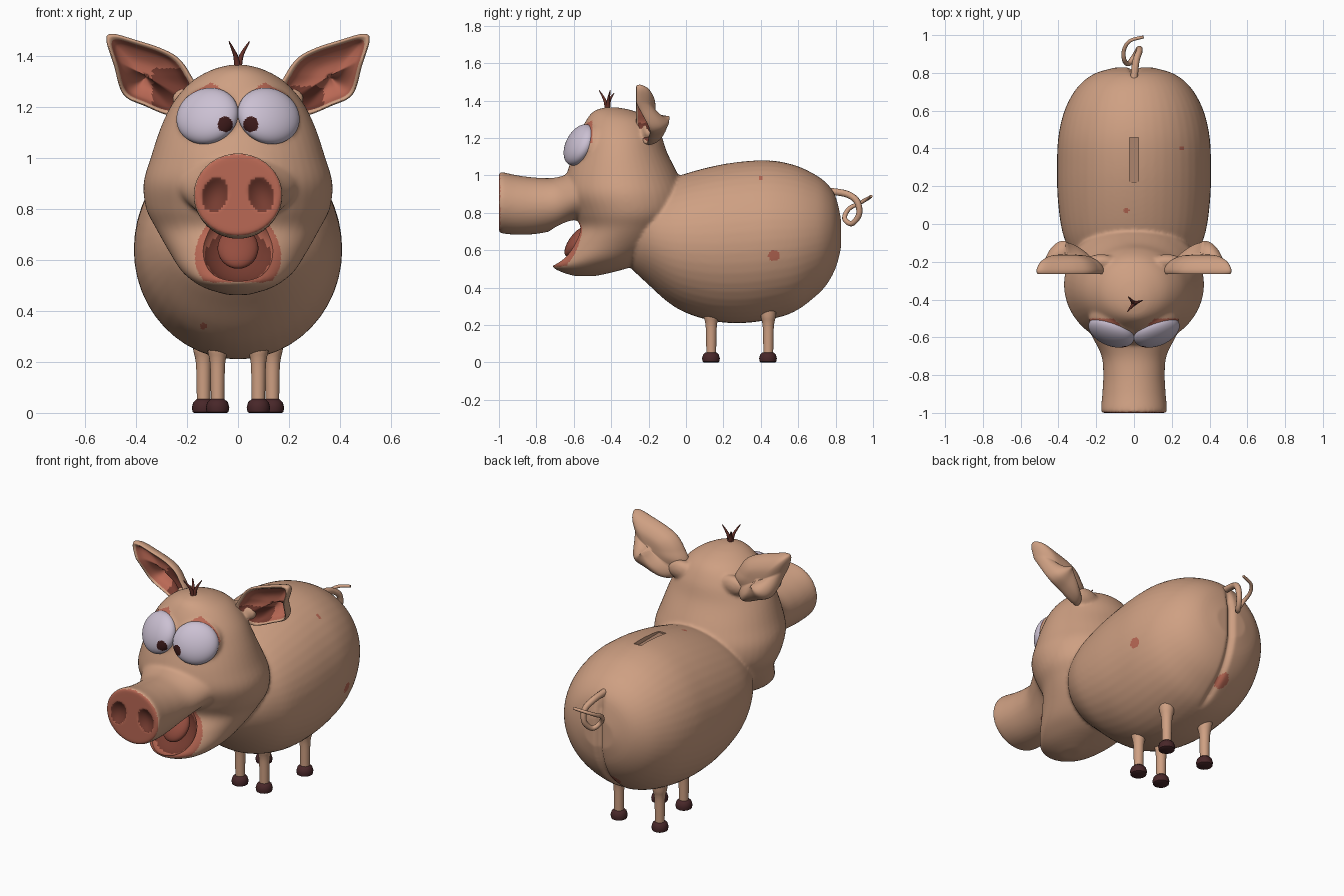
import bpy, bmesh, math
from mathutils import Matrix, Vector

if "Cube" in bpy.data.objects:
    bpy.data.objects.remove(bpy.data.objects["Cube"])

def material(name, col):
    m = bpy.data.materials.new(name)
    m.diffuse_color = (*col, 1)
    m.use_nodes = True
    m.node_tree.nodes["Principled BSDF"].inputs["Base Color"].default_value = m.diffuse_color
    return m

SKIN = material("skin", (.62, .35, .225))
PINK = material("pink", (.49, .14, .09))
DARK = material("dark_red", (.18, .045, .03))
TONGUE = material("tongue_red", (.30, .075, .05))
WHITE = material("eye_white", (.60, .53, .65))
PUPIL = material("pupil", (.045, .01, .01))
HOOF = material("hoof_brown", (.065, .02, .022))
HAIR = material("hair_brown", (.13, .03, .022))
SLOT = material("slot_brown", (.42, .235, .155))

def finish(bm, name, mats, angle=50):
    bmesh.ops.recalc_face_normals(bm, faces=bm.faces)
    me = bpy.data.meshes.new(name)
    bm.to_mesh(me)
    bm.free()
    for m in mats:
        me.materials.append(m)
    me.shade_smooth()
    me.set_sharp_from_angle(angle=math.radians(angle))
    ob = bpy.data.objects.new(name, me)
    bpy.context.collection.objects.link(ob)
    return ob

def spline(rows, k=5, closed=False):
    """Smooth rows of numbers with a Catmull-Rom spline."""
    n, out = len(rows), []
    at = lambda i: rows[i % n] if closed else rows[max(0, min(n - 1, i))]
    for i in range(n if closed else n - 1):
        for j in range(k):
            t = j / k
            out.append([.5 * (2*b + (c-a)*t + (2*a-5*b+4*c-d)*t*t + (3*b-a-3*c+d)*t**3)
                        for a, b, c, d in zip(at(i-1), at(i), at(i+1), at(i+2))])
    return out if closed else out + [list(rows[-1])]

def skin_rings(bm, rings):
    """Close a stack of rings into a solid, return faces by band."""
    vs = [[bm.verts.new(p) for p in r] for r in rings]
    bands = []
    for a, b in zip(vs, vs[1:]):
        m = len(a)
        bands.append([bm.faces.new((a[i], a[(i+1) % m], b[(i+1) % m], b[i])) for i in range(m)])
    return bands, bm.faces.new(vs[0]), bm.faces.new(vs[-1])

def loft(bm, axis, rows, cx=0, n=48, smooth=True):
    """rows: position on axis, low, high, half width in x."""
    rings = []
    for t, lo, hi, rx in (spline(rows) if smooth else rows):
        ring = []
        for i in range(n):
            a = 2 * math.pi * i / n
            x, o = cx + rx * math.cos(a), (lo + hi) / 2 + (hi - lo) / 2 * math.sin(a)
            ring.append((x, t, o) if axis == 'y' else (x, o, t))
        rings.append(ring)
    return skin_rings(bm, rings)

def ellipsoid(bm, centre, radii, rot=Matrix(), u=32, v=24):
    bmesh.ops.create_uvsphere(bm, u_segments=u, v_segments=v, radius=1,
        matrix=Matrix.Translation(centre) @ rot @ Matrix.Diagonal((*radii, 1)))

def eye_turn(s):
    return Matrix.Rotation(math.radians(s * 22), 4, 'Z') @ Matrix.Rotation(math.radians(-25), 4, 'X')

# Skin: body, head, snout, ear roots and eye sockets, fused into one surface
bm = bmesh.new()
loft(bm, 'y', [(-.34, .56, .72, .08), (-.28, .49, .84, .22), (-.2, .415, .92, .305),
               (-.1, .325, .97, .36), (0, .265, 1.01, .388), (.15, .22, 1.05, .405),
               (.3, .21, 1.075, .408), (.45, .23, 1.08, .402), (.58, .27, 1.055, .375),
               (.68, .34, 1.01, .33), (.75, .41, .96, .275), (.80, .50, .89, .20),
               (.828, .60, .78, .10)])
loft(bm, 'z', [(.462, -.60, -.48, .04), (.485, -.67, -.38, .12), (.515, -.715, -.28, .175),
               (.56, -.68, -.2, .225), (.64, -.625, -.1, .275), (.72, -.58, -.05, .32),
               (.8, -.61, 0, .36), (.9, -.65, 0, .37), (1.0, -.64, -.04, .342),
               (1.12, -.60, -.10, .302), (1.22, -.57, -.135, .252), (1.30, -.53, -.19, .18),
               (1.345, -.49, -.28, .10), (1.364, -.43, -.37, .03)])
loft(bm, 'y', [(-1.0, .698, 1.012, .168), (-.985, .69, 1.018, .175), (-.9, .682, 1.0, .168),
               (-.8, .687, .988, .163), (-.7, .708, .988, .172), (-.6, .75, 1.02, .22),
               (-.5, .76, 1.08, .27), (-.4, .78, 1.08, .27)])
for s in (1, -1):
    ellipsoid(bm, (s * .175, -.2, 1.23), (.085, .04, .055))
    ellipsoid(bm, (s * .115, -.537, 1.168), (.13, .062, .12), eye_turn(s))
skin = finish(bm, "body_and_head", [])

# Cutters: mouth hollow and coin slot
MOUTH_C, MOUTH_R = Vector((0, -.637, .648)), (.15, .11, .152)
tilt = Matrix.Rotation(math.radians(-36), 4, 'X')
bm = bmesh.new()
ellipsoid(bm, MOUTH_C, MOUTH_R, tilt, 48, 32)
bmesh.ops.create_cube(bm, size=1, matrix=Matrix.Translation((0, .34, 1.09)) @
                      Matrix.Diagonal((.046, .235, .07, 1)))
cutter = finish(bm, "cutter", [])
cutter.hide_render = True

rm = skin.modifiers.new("fuse", 'REMESH')
rm.mode, rm.voxel_size, rm.use_smooth_shade = 'VOXEL', .009, True
sm = skin.modifiers.new("soften", 'SMOOTH')
sm.factor, sm.iterations = .5, 12
bo = skin.modifiers.new("cut", 'BOOLEAN')
bo.operation, bo.solver, bo.object = 'DIFFERENCE', 'EXACT', cutter
dg = bpy.context.evaluated_depsgraph_get()
me = bpy.data.meshes.new_from_object(skin.evaluated_get(dg))
skin.modifiers.clear()
skin.data = me
bpy.data.objects.remove(cutter)
me.materials.clear()
for m in (SKIN, PINK, DARK, SLOT):
    me.materials.append(m)

def nostril(p):
    return math.hypot((abs(p.x) - .09 + .12 * (p.z - .855)) / .052, (p.z - .855) / .067)

# Nostril dents and the crease at the rear
for v in me.vertices:
    p = v.co
    if p.y < -.96 and nostril(p) < 1:
        p.y += .025 * (1 - nostril(p) ** 2)
    if p.y > .55 and p.z < .93:
        p.y -= (.024 * math.exp(-(p.x / .018) ** 2) * min(1, (.93 - p.z) / .1)
                * min(1, (p.y - .55) / .1))

# Painted areas of the skin
spots = [(lambda p: p.x > 0, 1, 2, .47, .57, .03), (lambda p: p.x > 0, 1, 2, .40, .985, .011),
         (lambda p: p.y < .2, 0, 2, -.135, .34, .013), (lambda p: p.z > .9, 0, 1, -.04, .07, .014),
         (lambda p: p.y > .6, 0, 2, -.03, .38, .035)]
inv = tilt.inverted()
def paint(p, n):
    if p.y < -.95 and n.y < -.6:
        return 2 if nostril(p) < 1 else 1
    q = inv @ (p - MOUTH_C)
    flat = math.hypot(q.x / MOUTH_R[0], q.z / MOUTH_R[2])
    if math.hypot(flat, q.y / MOUTH_R[1]) < 1.02:
        return 2 if flat < .84 or p.z > .74 else 1
    if flat < 1.13 and -.09 < q.y < .12 and p.z < .75 and n.y < .3 and n.z > -.5:
        return 1
    if p.y < -.5 and math.hypot((abs(p.x) - .145) / .112, (p.z - 1.185) / .115) < 1 and p.z > 1.17:
        return 1
    if abs(p.x) < .0235 and abs(p.y - .34) < .118 and 1.04 < p.z < 1.066:
        return 3
    return int(any(ok(p) and math.hypot(p[i] - a, p[j] - b) < r for ok, i, j, a, b, r in spots))
for f in me.polygons:
    f.material_index = paint(f.center, f.normal)
me.shade_smooth()
me.set_sharp_from_angle(angle=math.radians(50))

# Tongue
bm = bmesh.new()
ellipsoid(bm, (0, -.585, .645), (.08, .04, .095), tilt)
finish(bm, "tongue", [TONGUE])

outline = spline([(.16, 1.25), (.19, 1.33), (.235, 1.39), (.30, 1.427), (.40, 1.46), (.49, 1.484),
                  (.515, 1.46), (.485, 1.36), (.45, 1.25), (.37, 1.205), (.24, 1.165)], 10, True)
profile = spline([(.05, .085), (.5, .08), (.85, .05), (1, .008), (.97, -.018),
                  (.87, -.01), (.74, .025), (.4, .055), (.05, .06)], 4)
for s, side in ((1, "right"), (-1, "left")):
    # Cupped ears, the lower outer rim swept back
    bm = bmesh.new()
    rings = [[(s * (.36 + k * (x - .36)),
               -.247 + .6 * max(0, (x - .2) * .577 - z + 1.22) + dy, 1.32 + k * (z - 1.32))
              for x, z in outline] for k, dy in profile]
    bands, back, front = skin_rings(bm, rings)
    top = 1.28 if s > 0 else 1.35
    for f in [f for b in bands[20:] for f in b] + [front]:
        c = f.calc_center_median()
        f.material_index = 2 if abs(c.x) < .335 and c.z < top else 1
    finish(bm, side + "_ear", [SKIN, PINK, DARK], 80)

    # Eyes with painted pupils
    bm = bmesh.new()
    ellipsoid(bm, (s * .12, -.57, 1.163), (.127, .062, .118), eye_turn(s), 96, 72)
    for f in bm.faces:
        c = f.calc_center_median()
        f.material_index = int(c.y < -.56 and math.hypot(c.x - s * .05, c.z - 1.13) < .03)
    finish(bm, side + "_eye", [WHITE, PUPIL])

    # Legs and hooves
    for x, y, end in ((.08, .135, "front"), (.135, .44, "hind")):
        bm = bmesh.new()
        loft(bm, 'z', [(z, y - r, y + r, r) for z, r in
                       ((.03, .026), (.1, .027), (.18, .029), (.215, .033), (.245, .04), (.29, .045))],
             s * x, 20)
        finish(bm, f"{side}_{end}_leg", [SKIN])
        bm = bmesh.new()
        loft(bm, 'z', [(z, y - r - .003, y + r, r) for z, r in
                       ((0, .036), (.004, .043), (.022, .046), (.042, .04), (.054, .027))],
             s * x, 20, False)
        finish(bm, f"{side}_{end}_hoof", [HOOF])

def strand(name, pts, r0, r1, mat):
    cu = bpy.data.curves.new(name, 'CURVE')
    cu.dimensions, cu.bevel_depth, cu.bevel_resolution, cu.use_fill_caps = '3D', 1, 3, True
    pts = spline(pts, 6)
    sp = cu.splines.new('POLY')
    sp.points.add(len(pts) - 1)
    for i, (q, p) in enumerate(zip(sp.points, pts)):
        q.co = (*p, 1)
        q.radius = r0 + (r1 - r0) * i / (len(pts) - 1)
    sp.use_smooth = True
    cu.materials.append(mat)
    bpy.context.collection.objects.link(bpy.data.objects.new(name, cu))

# Curly tail
strand("tail", [(0, .77, .915), (.01, .86, .9), (.028, .915, .86), (.025, .925, .79),
                (0, .885, .742), (-.03, .848, .77), (-.052, .87, .82), (-.052, .925, .85),
                (-.02, .97, .875), (.05, .99, .888)], .02, .008, SKIN)

# Tuft of hair
for i, (x, y, z) in enumerate([(.045, -.405, 1.455), (-.035, -.465, 1.455), (-.03, -.385, 1.44)]):
    strand(f"hair_{i + 1}", [(0, -.42, 1.34), (x * .3, -.42 + (y + .42) * .3, 1.40), (x, y, z)],
           .015, .002, HAIR)
